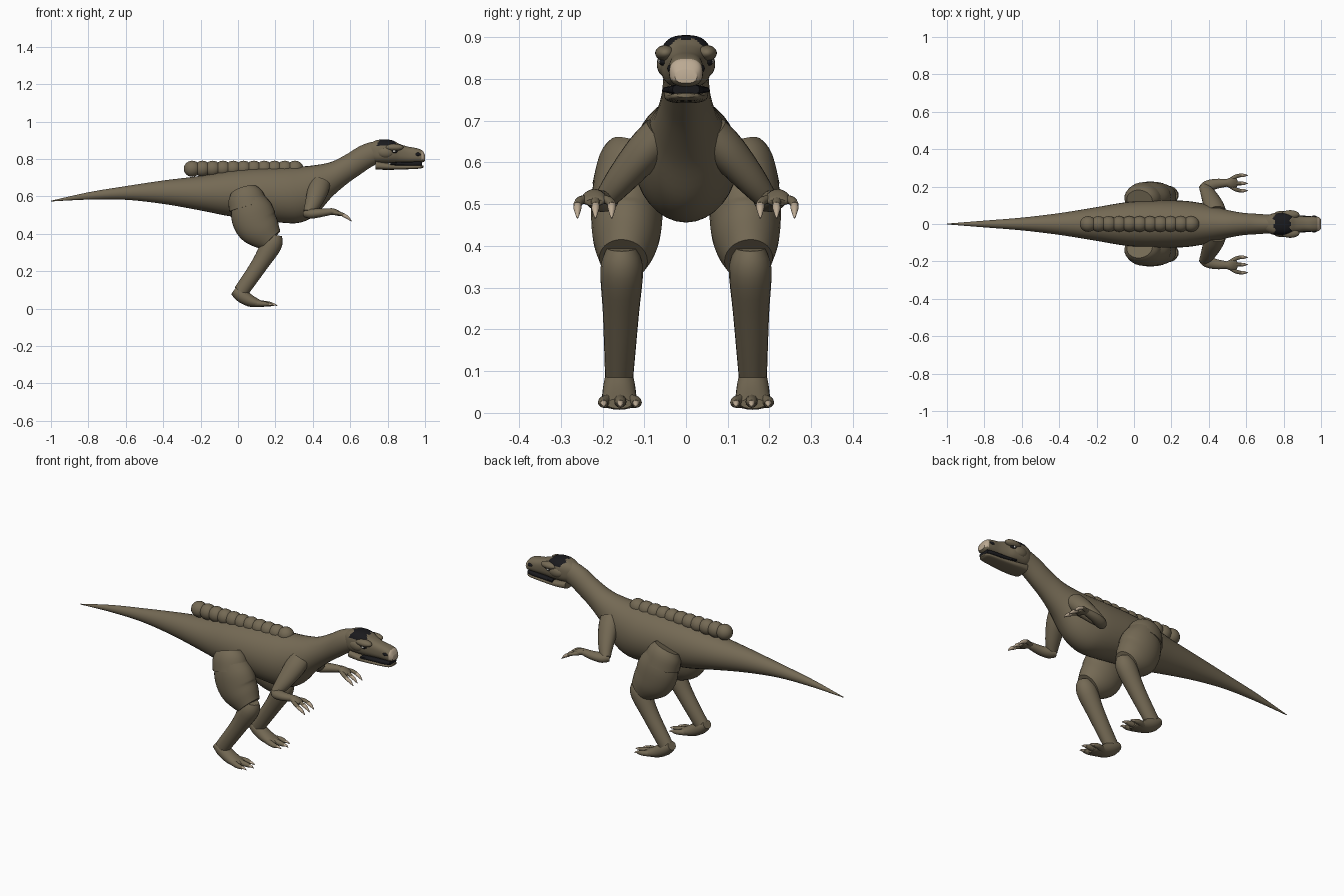
import bpy, bmesh, math
from mathutils import Vector

if "Cube" in bpy.data.objects:
    bpy.data.objects.remove(bpy.data.objects["Cube"])


def material(name, rgb):
    m = bpy.data.materials.new(name)
    m.use_nodes = True
    m.diffuse_color = (*rgb, 1)
    m.node_tree.nodes["Principled BSDF"].inputs["Base Color"].default_value = (*rgb, 1)
    return m


HIDE = material("olive brown hide", (0.175, 0.142, 0.089))
CLAW = material("pale horn", (0.5, 0.4, 0.29))
BLACK = material("black", (0.01, 0.01, 0.012))
WHITE = material("eye white", (0.75, 0.73, 0.66))
made = []


def finish(name, bm, mat, mirror=False):
    bmesh.ops.recalc_face_normals(bm, faces=bm.faces)
    me = bpy.data.meshes.new(name)
    bm.to_mesh(me)
    bm.free()
    me.materials.append(mat)
    ob = bpy.data.objects.new(name, me)
    bpy.context.collection.objects.link(ob)
    if mirror:
        mod = ob.modifiers.new("Mirror", "MIRROR")
        mod.use_axis = (False, True, False)
    made.append(ob)
    return ob


def spline(rows, steps):
    """Catmull-Rom resampling of rows of numbers."""
    rows = [Vector(r) for r in rows]
    out = []
    for i in range(len(rows) - 1):
        p1, p2 = rows[i], rows[i + 1]
        p0, p3 = rows[max(i - 1, 0)], rows[min(i + 2, len(rows) - 1)]
        for k in range(steps):
            t = k / steps
            out.append(p1 + (p2 - p0) * (t / 2)
                       + (p0 * 2 - p1 * 5 + p2 * 4 - p3) * (t * t / 2)
                       + (p1 * 3 - p0 - p2 * 3 + p3) * (t ** 3 / 2))
    return out + [rows[-1]]


def skin(bm, rings):
    rings = [[bm.verts.new(p) for p in r] for r in rings]
    n = len(rings[0])
    for r, s in zip(rings, rings[1:]):
        for i in range(n):
            bm.faces.new((r[i], r[(i + 1) % n], s[(i + 1) % n], s[i]))
    bm.faces.new(rings[0])
    bm.faces.new(rings[-1])


def hull(name, rows, mat, sides=32, steps=5, power=2.0):
    """Upright sections along x: (x, top, bottom, half width)."""
    def c(v):
        return math.copysign(abs(v) ** (2 / power), v)
    rings = []
    for x, top, low, w in spline(rows, steps):
        rings.append([(x, w * c(math.cos(a)), (top + low) / 2 + (top - low) / 2 * c(math.sin(a)))
                      for a in (math.tau * i / sides for i in range(sides))])
    bm = bmesh.new()
    skin(bm, rings)
    return finish(name, bm, mat)


def limb(bm, rows, sides=20, steps=4):
    """Tube along a path: (x, y, z, sideways radius, other radius)."""
    pts = spline(rows, steps)
    pos = [p.to_3d() if len(p) == 3 else Vector(p[:3]) for p in pts]
    rings = []
    for i, p in enumerate(pts):
        t = (pos[min(i + 1, len(pos) - 1)] - pos[max(i - 1, 0)]).normalized()
        a = Vector((0, 1, 0))
        a = (a - t * a.dot(t)).normalized()
        b = t.cross(a)
        rings.append([pos[i] + a * (p[3] * math.cos(u)) + b * (p[4] * math.sin(u))
                      for u in (math.tau * k / sides for k in range(sides))])
    skin(bm, rings)


def limbs(name, paths, mat, sides=20):
    bm = bmesh.new()
    for p in paths:
        limb(bm, p, sides)
    return finish(name, bm, mat, True)


def ball(name, centre, radii, mat, mirror=False):
    bm = bmesh.new()
    bmesh.ops.create_uvsphere(bm, u_segments=20, v_segments=12, radius=1)
    for v in bm.verts:
        v.co = Vector(c + r * q for c, r, q in zip(centre, radii, v.co))
    return finish(name, bm, mat, mirror)


# Tail, trunk and neck
hull("body", [(-1, .577, .573, .002), (-.8, .622, .583, .018), (-.6, .655, .582, .034),
              (-.4, .685, .56, .058), (-.2, .71, .525, .09), (-.05, .738, .495, .115),
              (.1, .752, .478, .125), (.25, .757, .458, .125), (.34, .76, .462, .115),
              (.42, .768, .505, .098), (.5, .785, .595, .075), (.58, .825, .665, .06),
              (.65, .868, .715, .055), (.72, .892, .762, .05), (.78, .885, .79, .045)], HIDE)

# Row of rounded plates along the back
for i in range(11):
    x = -.245 + i * .055
    ball(f"back_bump_{i + 1}", (x, 0, .748), (.045, .042, .043), HIDE)

# Head with painted crown and pale nose
head = hull("head", [(.7, .882, .79, .04), (.74, .9, .78, .056), (.78, .905, .778, .062),
                     (.825, .9, .778, .06), (.865, .88, .779, .048), (.91, .866, .78, .041),
                     (.955, .858, .781, .041), (.985, .846, .782, .038), (1, .822, .79, .026)],
            HIDE, 48, 8, 2.6)
head.data.materials.append(BLACK)
head.data.materials.append(CLAW)
for f in head.data.polygons:
    c = f.center
    if .75 + .008 * math.sin(c.y * 150) < c.x < .838 + .008 * math.cos(c.y * 170) and c.z > .872:
        f.material_index = 1
    elif c.x > .982 and c.z > .797:
        f.material_index = 2

# Jaw and mouth
hull("lower_jaw", [(.735, .79, .744, .05), (.8, .778, .742, .052), (.88, .769, .744, .045),
                   (.95, .767, .747, .039), (.98, .767, .75, .033), (.992, .765, .756, .022)],
     HIDE, 32, 5, 2.8)
hull("mouth", [(.815, .782, .766, .057), (.87, .784, .764, .048), (.95, .786, .763, .041),
               (.985, .786, .764, .032)], BLACK, 24, 4, 4)

# Brows, eyes and nostrils
ball("brows", (.835, .05, .862), (.05, .024, .019), HIDE, True)
ball("cheeks", (.79, .048, .835), (.045, .022, .03), HIDE, True)
ball("eye_rims", (.835, .052, .842), (.019, .013, .011), BLACK, True)
ball("eyes", (.835, .058, .842), (.009, .009, .007), WHITE, True)
ball("nostrils", (.962, .038, .825), (.016, .007, .009), BLACK, True)

# Legs
limbs("hips", [[(.03, .125, .632, .06, .072), (.04, .135, .6, .075, .095),
                (.055, .14, .545, .084, .105)]], HIDE, 28)
limbs("thighs", [[(.05, .14, .6, .07, .08), (.07, .142, .53, .083, .112),
                  (.095, .142, .46, .085, .117), (.135, .145, .41, .077, .1),
                  (.175, .15, .367, .058, .07)]], HIDE, 28)
limbs("shins", [[(.195, .154, .395, .035, .04), (.18, .154, .345, .051, .056),
                 (.115, .156, .235, .043, .045), (.015, .16, .09, .034, .04)]], HIDE)
limbs("feet", [[(-.022, .16, .098, .03, .025), (.015, .16, .072, .037, .036),
                (.065, .16, .042, .041, .032), (.12, .16, .025, .042, .018),
                (.14, .16, .022, .03, .012)]], HIDE)
toes, toe_claws = [], []
for y, reach in ((.12, .165), (.157, .185), (.197, .165)):
    toes.append([(.08, .16 + (y - .16) * .5, .03, .016, .018), (reach - .03, y, .026, .014, .014),
                 (reach, y, .022, .009, .009)])
    toe_claws.append([(reach - .01, y, .024, .009, .008), (reach + .01, y, .022, .007, .006),
                      (reach + .026, y, .015, .001, .001)])
limbs("toes", toes, HIDE, 12)
limbs("toe_claws", toe_claws, CLAW, 10)

# Arms
limbs("upper_arms", [[(.44, .06, .67, .045, .055), (.425, .1, .625, .046, .055),
                      (.4, .155, .56, .037, .043), (.375, .195, .51, .026, .028)]], HIDE)
limbs("forearms", [[(.36, .18, .508, .022, .02), (.39, .2, .507, .031, .026),
                    (.44, .215, .512, .027, .023), (.505, .22, .52, .019, .017)]], HIDE)
limbs("palms", [[(.49, .22, .521, .018, .016), (.515, .22, .517, .028, .017),
                 (.54, .22, .508, .029, .013), (.55, .22, .504, .02, .009)]], HIDE)
fingers, finger_claws = [], []
for y in (.178, .217, .26):
    fingers.append([(.515, .22 + (y - .22) * .4, .513, .011, .011),
                    (.545, .22 + (y - .22) * .85, .508, .011, .01), (.572, y, .497, .009, .009)])
    finger_claws.append([(.562, y, .5, .01, .01), (.585, y, .488, .009, .009),
                         (.607, y, .467, .002, .002)])
limbs("fingers", fingers, HIDE, 12)
limbs("finger_claws", finger_claws, CLAW, 10)

# Smooth shading with crisp part ends
bpy.ops.object.select_all(action="DESELECT")
for ob in made:
    ob.select_set(True)
bpy.context.view_layer.objects.active = made[0]
bpy.ops.object.shade_smooth_by_angle(angle=math.radians(45))
